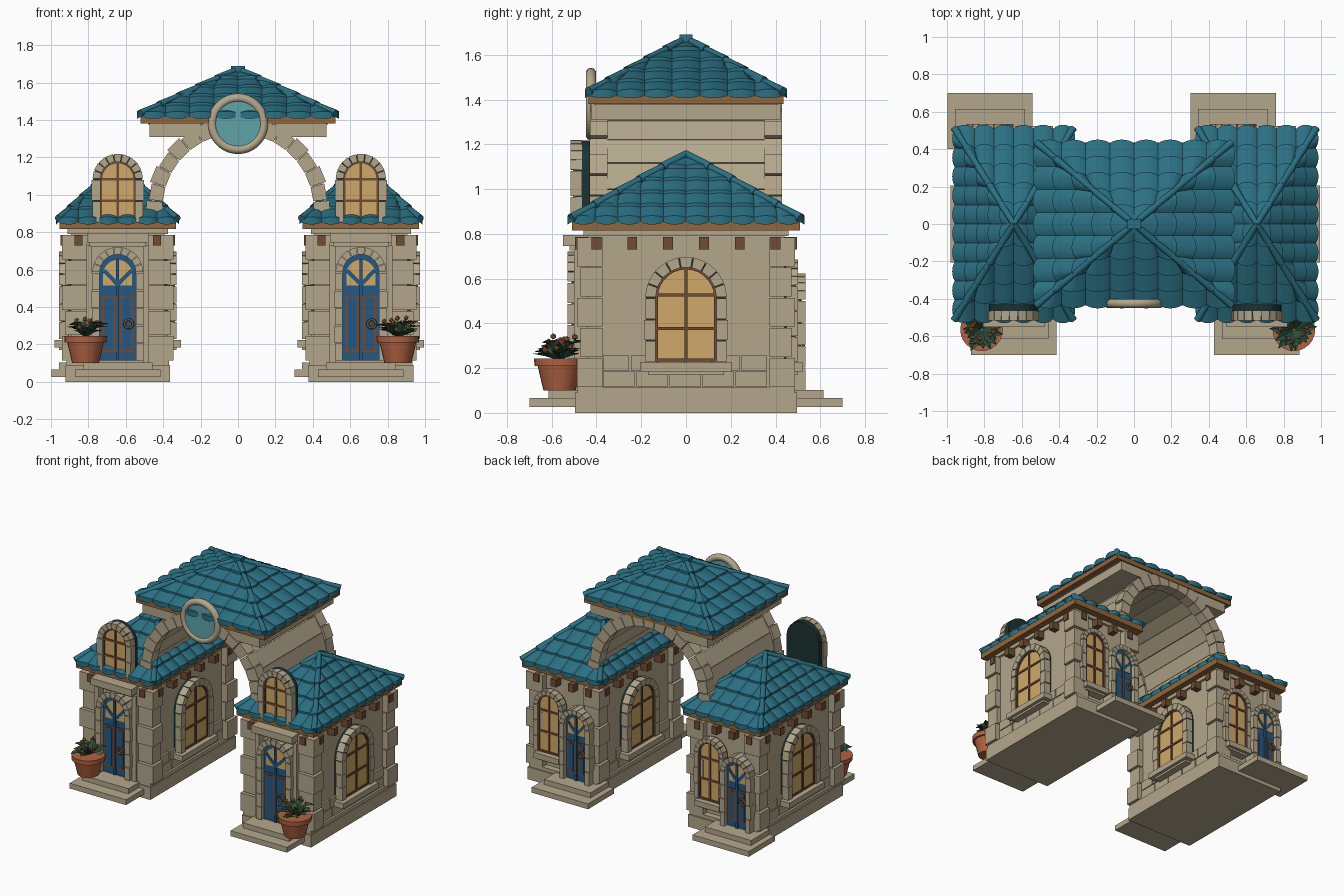
import bpy, bmesh, random
from math import sin, cos, pi
from mathutils import Matrix, Vector

cube = bpy.data.objects.get("Cube")
if cube:
    bpy.data.objects.remove(cube)
random.seed(4)


def material(name, *rgb):
    lin = [((c / 255 + .055) / 1.055) ** 2.4 for c in rgb] + [1]
    m = bpy.data.materials.new(name)
    m.use_nodes = True
    m.diffuse_color = lin
    m.node_tree.nodes["Principled BSDF"].inputs["Base Color"].default_value = lin
    return m


STONE = material("sandstone", 180, 167, 140)
TILE = material("teal roof tile", 43, 112, 131)
TIMBER = material("eave timber", 146, 102, 58)
WOOD = material("dark wood", 112, 76, 52)
AMBER = material("amber glass", 208, 169, 104)
BLUE = material("blue door paint", 36, 88, 132)
DARK = material("dark backing", 30, 50, 50)
CLAY = material("terracotta", 178, 98, 64)
AQUA = material("aqua glass", 96, 164, 168)
LEAF = material("leaf green", 46, 84, 60)


def shift(x, y, z=0, turn=0):
    return Matrix.Translation((x, y, z)) @ Matrix.Rotation(turn, 4, "Z")


def finish(name, bm, mat, place=Matrix(), smooth=False, closed=True):
    if closed:
        bmesh.ops.recalc_face_normals(bm, faces=bm.faces)
    bm.transform(place)
    me = bpy.data.meshes.new(name)
    bm.to_mesh(me)
    bm.free()
    me.materials.append(mat)
    if smooth:
        me.shade_smooth()
        me.set_sharp_from_angle(angle=.7)
    ob = bpy.data.objects.new(name, me)
    bpy.context.collection.objects.link(ob)


def prism(bm, pts, y0, y1):
    a = [bm.verts.new((x, y0, z)) for x, z in pts]
    b = [bm.verts.new((x, y1, z)) for x, z in pts]
    bm.faces.new(a)
    bm.faces.new(b[::-1])
    for i in range(len(a)):
        j = (i + 1) % len(a)
        bm.faces.new((a[i], b[i], b[j], a[j]))


def box(bm, x0, x1, y0, y1, z0, z1):
    prism(bm, [(x0, z0), (x1, z0), (x1, z1), (x0, z1)], y0, y1)


def block(bm, hx, hy, z0, z1):
    box(bm, -hx, hx, -hy, hy, z0, z1)


def arch(h, z0, zs, n=14):
    return [(-h, z0), (h, z0)] + [(h * cos(pi * i / n), zs + h * sin(pi * i / n)) for i in range(n + 1)]


def ring(bm, ri, ro, zc, y0, y1, n, gap, start=0, vary=0):
    step = (pi - 2 * start) / n
    for i in range(n):
        a, b = start + i * step + gap, start + (i + 1) * step - gap
        r = ro - vary * (i % 2)
        prism(bm, [(q * cos(t), zc + q * sin(t)) for q, t in ((ri, a), (r, a), (r, b), (ri, b))], y0, y1)


def surround(bm, hi, ho, z0, zs, y0, y1, n=9, gap=.015):
    ring(bm, hi, ho, zs, y0, y1, n, gap)
    k = max(1, round((zs - z0) / .1))
    dz = (zs - z0) / k
    for i in range(k):
        for s in (-1, 1):
            box(bm, s * hi, s * (ho + gap * .3 * (i % 2)), y0, y1, z0 + i * dz, z0 + (i + 1) * dz - gap * .3)


def part(name, mat, place, build):
    bm = bmesh.new()
    build(bm)
    finish(name, bm, mat, place)


def window(name, place, hi, ho, z0, zs, sill=0):
    part(name + "_backing", DARK, place, lambda b: prism(b, arch(ho - .004, z0, zs), -.012, .05))
    part(name + "_pane", AMBER, place, lambda b: prism(b, arch(hi, z0, zs), -.018, -.01))
    part(name + "_surround", STONE, place, lambda b: surround(b, hi, ho, z0, zs, -.035, .015))

    def bars(b):
        surround(b, hi - .01, hi + .002, z0, zs, -.026, -.012, 14, 0)
        box(b, -.007, .007, -.025, -.012, z0, zs + hi)
        for f in (.36, .73):
            z = z0 + f * (zs + hi * .9 - z0)
            box(b, -hi, hi, -.025, -.012, z - .007, z + .007)
        box(b, -hi, hi, -.026, -.012, z0, z0 + .012)
    part(name + "_bars", WOOD, place, bars)
    if sill:
        def ledge(b):
            box(b, -sill, sill, -.058, .04, .185, .225)
            box(b, -sill * .83, sill * .83, -.035, .04, .17, .185)
        part(name + "_sill", STONE, place, ledge)


def torus(name, place, big, small, mat):
    bpy.ops.mesh.primitive_torus_add(major_radius=big, minor_radius=small, major_segments=36, minor_segments=10)
    ob = bpy.context.object
    ob.name = name
    ob.data.transform(place @ Matrix.Rotation(pi / 2, 4, "X"))
    ob.data.materials.append(mat)
    ob.data.shade_smooth()


def door(name, place, hi, ho, z0, zs):
    part(name + "_surround", STONE, place, lambda b: surround(b, hi, ho, z0, zs, -.04, .06))
    part(name + "_leaf", BLUE, place, lambda b: prism(b, arch(hi, z0, zs), -.008, .04))
    zf = zs - .07
    part(name + "_fanlight", AMBER, place, lambda b: prism(b, arch(hi * .8, zf, zs - .01), -.013, -.006))

    def trim(b, grow, y, lo, hi_z):
        for s in (-1, 1):
            box(b, s * (.016 - grow), s * (hi * .8 + grow), y, -.005, lo - grow, hi_z + grow)
    part(name + "_panel_trim", WOOD, place, lambda b: trim(b, .007, -.015, z0 + .05, zf - .06))

    def panels(b):
        trim(b, -.007, -.019, z0 + .05, zf - .06)
        box(b, -.008, .008, -.022, -.005, z0, zs + hi * .7)
        for s in (-1, 1):
            prism(b, [(0, zf - .01), (s * hi * .8, zs), (s * hi * .7, zs + .02), (0, zf + .02)], -.018, -.006)
    part(name + "_panels", BLUE, place, panels)
    torus(name + "_handle", place @ shift(hi * .6, -.03, .31), .022, .007, WOOD)


def tiled_roof(name, place, hx, hy, z0, z1, pitch):
    # closed core under the tiles
    bm = bmesh.new()
    base = [bm.verts.new((x * hx, y * hy, z0 - .006)) for x, y in ((-1, -1), (1, -1), (1, 1), (-1, 1))]
    top = bm.verts.new((0, 0, z1 - .006))
    bm.faces.new(base)
    for i in range(4):
        bm.faces.new((base[i], base[(i + 1) % 4], top))
    finish(name + "_core", bm, TILE, place)
    # overlapping rows of barrel tiles on each slope
    bm = bmesh.new()
    rows, sub = 5, 8
    for side, (w, d) in enumerate(((hx, hy), (hy, hx)) * 2):
        turn = Matrix.Rotation(side * pi / 2, 4, "Z")
        cols = round(2 * w / pitch)
        for r in range(rows):
            lines = ([], [], [])
            for i in range(cols * sub + 1):
                wave = abs(sin(pi * i / sub)) ** .7
                u0 = -w + 2 * w * i / (cols * sub)
                low = (r - .22 * wave) / rows
                high = min(1, (r + 1.05) / rows)
                for line, v, h in zip(lines, (low, low, high), (-.008, .012 + .02 * wave, .014 * wave * min(1, 3 * (1 - high)))):
                    lim = w * (1 - v)
                    u = max(-lim, min(lim, u0))
                    line.append(bm.verts.new(turn @ Vector((u, -d * (1 - v), z0 + (z1 - z0) * v + h))))
            for a, b in zip(lines, lines[1:]):
                for i in range(cols * sub):
                    bm.faces.new((a[i], a[i + 1], b[i + 1], b[i]))
    bmesh.ops.remove_doubles(bm, verts=bm.verts, dist=.00001)
    finish(name + "_tiles", bm, TILE, place, True, False)
    # hip ridge caps in short lengths
    bm = bmesh.new()
    for x in (-1, 1):
        for y in (-1, 1):
            a, b = Vector((x * hx, y * hy, z0 + .012)), Vector((0, 0, z1 + .008))
            rot = (b - a).to_track_quat("Z", "Y").to_matrix().to_4x4()
            for k in range(rows):
                mid = a.lerp(b, (k + .5) / rows)
                bmesh.ops.create_cone(bm, cap_ends=True, segments=10, radius1=.021, radius2=.015,
                                      depth=(b - a).length / rows * 1.08, matrix=Matrix.Translation(mid) @ rot)
    finish(name + "_hips", bm, TILE, place, True)


def potted_plant(x, y):
    bm = bmesh.new()
    for z, h, r0, r1 in ((.155, .11, .072, .098), (.227, .034, .112, .114)):
        bmesh.ops.create_cone(bm, cap_ends=True, segments=24, radius1=r0, radius2=r1, depth=h, matrix=shift(0, 0, z))
    finish("flower_pot", bm, CLAY, shift(x, y), True)
    bm, fl = bmesh.new(), bmesh.new()
    for k in range(22):
        ang, rise = k * 2.4, random.uniform(.03, .095)
        out, side = Vector((cos(ang), sin(ang), 0)), Vector((-sin(ang), cos(ang), 0))
        reach = random.uniform(.085, .135)
        up = Vector((0, 0, rise))
        root = Vector((0, 0, .235))
        mid = root + out * reach * .55 + up
        pts = [root, mid + side * .026, root + out * reach + up * .9, mid - side * .026, mid - Vector((0, 0, .014))]
        v = [bm.verts.new(p) for p in pts]
        for i in range(4):
            bm.faces.new((v[i], v[(i + 1) % 4], v[4]))
        if k % 2:
            bmesh.ops.create_icosphere(fl, subdivisions=1, radius=.014, matrix=Matrix.Translation(mid + Vector((0, 0, .012))))
    finish("plant_leaves", bm, LEAF, shift(x, y), closed=False)
    finish("plant_flowers", fl, CLAY, shift(x, y))


def masonry(b):
    block(b, .25, .44, .1, .82)
    block(b, .28, .495, 0, .09)
    block(b, .275, .485, .09, .115)
    block(b, .268, .458, .79, .816)
    # corner stones
    for sx in (-1, 1):
        for sy in (-1, 1):
            for i in range(5):
                k = .015 * (i % 2)
                z = .115 + i * .135
                box(b, sx * .165, sx * (.297 - k), sy * .372, sy * (.486 - k), z, z + .129)
        # low courses on the side walls
        for row in range(2):
            n = 5 + row
            for i in range(n):
                y = -.37 + i * .74 / n
                box(b, sx * .24, sx * .264, y, y + .74 / n - .007, .118 + row * .072, .184 + row * .072)
        # pilasters beside the front door
        box(b, sx * .137, sx * .168, -.5, -.42, .1, .73)
    # ledge over the front door
    box(b, -.165, .165, -.55, -.42, .745, .795)
    box(b, -.15, .15, -.52, -.42, .725, .745)
    # front and back steps
    for sy, cx in ((-1, 0), (1, -.127)):
        box(b, cx - .228, cx + .228, sy * .4, sy * .7, .027, .066)
        box(b, cx - .187, cx + .187, sy * .4, sy * .615, .066, .103)


def brackets(b):
    for s in (-1, 1):
        for i in range(6):
            y = -.4 + i * .16
            box(b, s * .24, s * .305, y - .022, y + .022, .73, .785)
        for x in (-.21, -.07, .07, .21):
            box(b, x - .022, x + .022, s * .42, s * .495, .73, .785)


# two gatehouses
for cx, pot_x in ((-.643, -.815), (.657, .855)):
    here = shift(cx, 0)
    part("house_masonry", STONE, here, masonry)
    part("eave_brackets", WOOD, here, brackets)
    part("house_fascia", TIMBER, here, lambda b: block(b, .312, .51, .816, .857))
    tiled_roof("house_roof", here, .315, .508, .862, 1.15, .105)
    for s in (-1, 1):
        window("side_window", shift(cx + s * .28, 0, 0, s * pi / 2), .136, .183, .23, .515, .205)
    window("dormer_window", shift(cx, -.48), .093, .135, .855, 1.085)
    door("front_door", shift(cx, -.49), .097, .137, .115, .585)
    door("back_door", shift(cx - .127, .495, 0, pi), .085, .12, .103, .505)
    window("back_window", shift(cx + .11, .465, 0, pi), .085, .117, .23, .57, .1)
    potted_plant(pot_x, -.565)


# arched bridge
def bridge(b):
    for s in (-1, 1):
        ring(b, .405, .492, .925, s * .35, s * .43, 17, .006, -.1, .012)
        box(b, s * .2, s * .473, -.425, .425, 1.31, 1.385)
    ring(b, .42, .476, .925, -.352, .352, 13, .003, -.1)
    block(b, .48, .41, 1.376, 1.39)


part("bridge_arch", STONE, Matrix(), bridge)
part("bridge_fascia", TIMBER, Matrix(), lambda b: block(b, .52, .435, 1.38, 1.415))
tiled_roof("bridge_roof", Matrix(), .518, .432, 1.425, 1.665, .13)
part("roof_cap", TILE, Matrix(), lambda b: block(b, .038, .028, 1.64, 1.69))

# round window on the front of the bridge
torus("round_window_ring", shift(0, -.425, 1.38), .138, .024, STONE)
bm = bmesh.new()
bmesh.ops.create_cone(bm, cap_ends=True, segments=36, radius1=.13, radius2=.13, depth=.03,
                      matrix=shift(0, -.425, 1.38) @ Matrix.Rotation(pi / 2, 4, "X"))
finish("round_window_glass", bm, AQUA)
